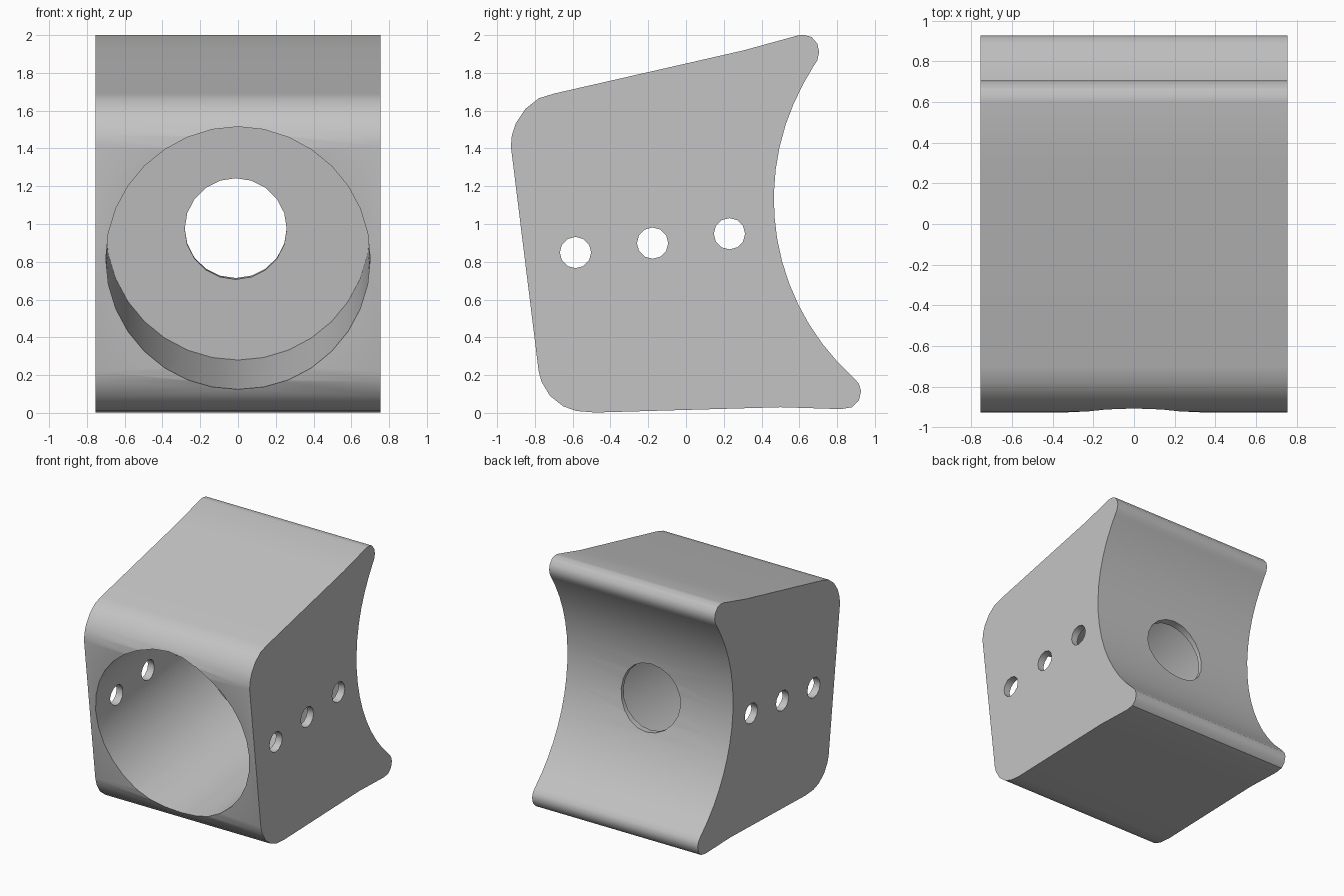
import bpy, bmesh, math
from mathutils import Vector

cube = bpy.data.objects.get("Cube")
if cube:
    bpy.data.objects.remove(cube, do_unlink=True)

HALF_WIDTH = 0.755
TILT = math.atan(0.122)
AXIS = Vector((0, math.cos(TILT), math.sin(TILT)))
SADDLE = Vector((0, 1.735, 1.132))      # centre of the hollow back arc, on the bore axis
SADDLE_RADIUS = 1.27

grey = bpy.data.materials.new("plain grey")
grey.use_nodes = True
grey.diffuse_color = (0.55, 0.55, 0.55, 1)
grey.node_tree.nodes["Principled BSDF"].inputs["Base Color"].default_value = grey.diffuse_color


def add_object(name, bm):
    bmesh.ops.recalc_face_normals(bm, faces=bm.faces)
    mesh = bpy.data.meshes.new(name)
    bm.to_mesh(mesh)
    bm.free()
    mesh.materials.append(grey)
    obj = bpy.data.objects.new(name, mesh)
    bpy.context.collection.objects.link(obj)
    return obj


def cylinder(name, radius, start, end, sides):
    """Closed cylinder between two points."""
    bm = bmesh.new()
    bmesh.ops.create_cone(bm, cap_ends=True, segments=sides, radius1=radius,
                          radius2=radius, depth=(end - start).length)
    turn = (end - start).to_track_quat('Z', 'Y').to_matrix()
    bmesh.ops.rotate(bm, verts=bm.verts, matrix=turn)
    bmesh.ops.translate(bm, verts=bm.verts, vec=(start + end) / 2)
    return add_object(name, bm)


# Side profile (y, z): top lip, sloped top, rounded front, base, bottom lip
profile = [(0.675, 1.835), (0.695, 1.865), (0.705, 1.91), (0.695, 1.955), (0.665, 1.99),
           (0.63, 2.0), (0.6, 2.0), (0.3, 1.918), (-0.7, 1.69),
           (-0.78, 1.665), (-0.85, 1.61), (-0.90, 1.535), (-0.922, 1.47), (-0.927, 1.41),
           (-0.78, 0.22), (-0.765, 0.165), (-0.72, 0.09), (-0.65, 0.035), (-0.58, 0.01),
           (-0.48, 0.002), (0.5, 0.03), (0.82, 0.02), (0.88, 0.03), (0.915, 0.065),
           (0.927, 0.115), (0.915, 0.155)]

# Hollow back arc joining the bottom lip to the top lip
first, last, steps = math.radians(228), math.radians(151), 14
for i in range(steps + 1):
    a = first + (last - first) * i / steps
    profile.append((SADDLE.y + SADDLE_RADIUS * math.cos(a),
                    SADDLE.z + SADDLE_RADIUS * math.sin(a)))

# Block body
bm = bmesh.new()
face = bm.faces.new([bm.verts.new((-HALF_WIDTH, y, z)) for y, z in profile])
side = bmesh.ops.extrude_face_region(bm, geom=[face])["geom"]
bmesh.ops.translate(bm, verts=[v for v in side if isinstance(v, bmesh.types.BMVert)],
                    vec=(2 * HALF_WIDTH, 0, 0))
body = add_object("block_body", bm)

# Large front bore, small hole through its floor, and three cross holes
floor = SADDLE - AXIS * (SADDLE_RADIUS + 0.03)
cutters = [cylinder("front_bore", 0.7, floor - AXIS * 1.8, floor, 32),
           cylinder("floor_hole", 0.27, floor - AXIS * 0.3, floor + AXIS * 0.5, 20)]
cutters[1].location.x = -0.012
for y in (-0.585, -0.177, 0.23):
    z = SADDLE.z + 0.122 * (y - SADDLE.y)
    cutters.append(cylinder("cross_hole", 0.083, Vector((-1, y, z)), Vector((1, y, z)), 12))

bpy.ops.object.select_all(action='DESELECT')
bpy.context.view_layer.objects.active = body
body.select_set(True)
for cutter in cutters:
    cut = body.modifiers.new(cutter.name, 'BOOLEAN')
    cut.operation = 'DIFFERENCE'
    cut.solver = 'EXACT'
    cut.object = cutter
    bpy.ops.object.modifier_apply(modifier=cut.name)
    bpy.data.objects.remove(cutter, do_unlink=True)

bpy.ops.object.shade_smooth_by_angle(angle=math.radians(32))
